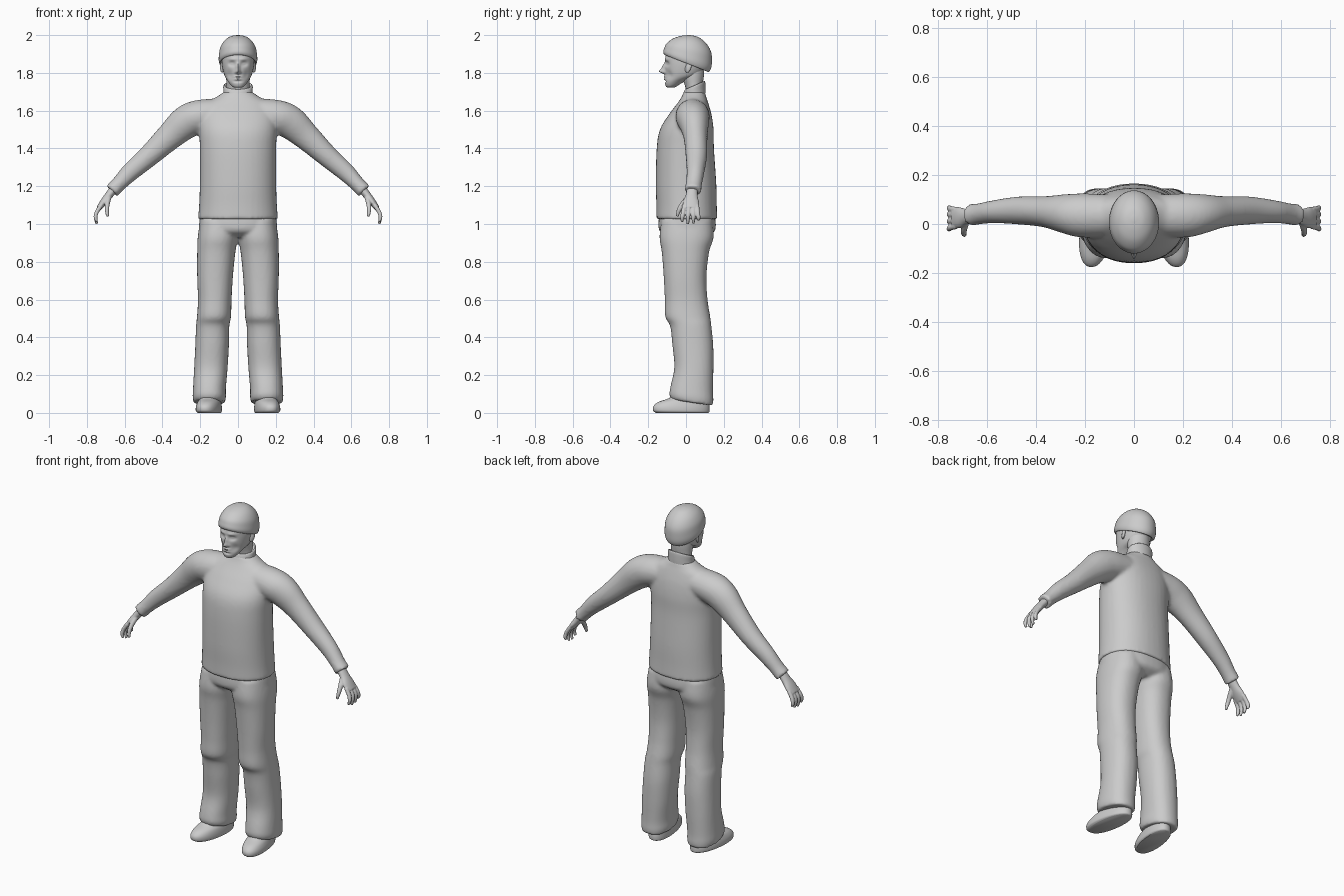
import bpy, bmesh, math
from mathutils import Vector

grey = bpy.data.materials.new("plain_grey")
grey.diffuse_color = (0.6, 0.6, 0.6, 1)


def spline(stations, n):
    """Smoothly interpolate tuples of numbers."""
    pts = [Vector(s) for s in stations]
    out = []
    for i in range(len(pts) - 1):
        a, b = pts[max(i - 1, 0)], pts[i]
        c, d = pts[i + 1], pts[min(i + 2, len(pts) - 1)]
        for k in range(n):
            t = k / n
            out.append(0.5 * (2 * b + (c - a) * t + (2 * a - 5 * b + 4 * c - d) * t * t
                              + (3 * b - a - 3 * c + d) * t ** 3))
    return out + [pts[-1]]


def skin(bm, rings):
    """Join rings of points into a closed skin."""
    loops = [[bm.verts.new(p) for p in r] for r in rings]
    m = len(loops[0])
    for lo, hi in zip(loops, loops[1:]):
        for j in range(m):
            bm.faces.new((lo[j], lo[(j + 1) % m], hi[(j + 1) % m], hi[j]))
    bm.faces.new(loops[0][::-1])
    bm.faces.new(loops[-1])


def column(bm, stations, power=2.0, seg=40, n=5, side=1, splay=0.0):
    """Upright loft; station = z front, z back, y front, y back, x inner, x outer."""
    rings = []
    for zf, zb, yf, yb, x0, x1 in spline(stations, n):
        ring = []
        for j in range(seg):
            a = 2 * math.pi * j / seg
            c, s = math.cos(a), math.sin(a)
            c = math.copysign(abs(c) ** (2 / power), c)
            s = math.copysign(abs(s) ** (2 / power), s)
            y = (yf + yb) / 2 - c * (yb - yf) / 2
            x = (x0 + x1) / 2 + s * (x1 - x0) / 2 - splay * y
            ring.append((side * x, y, zb + (zf - zb) * (c + 1) / 2))
        rings.append(ring)
    skin(bm, rings)


def tube(bm, stations, side=1, seg=28, n=5):
    """Loft along a path; station = x, y, z, radius along y, radius across."""
    path = spline(stations, n)
    rings = []
    for i, p in enumerate(path):
        q, r = path[max(i - 1, 0)], path[min(i + 1, len(path) - 1)]
        t = (Vector(r[:3]) - Vector(q[:3])).normalized()
        u = (Vector((0, 1, 0)) - t * t.y).normalized()
        v = t.cross(u)
        ring = []
        for j in range(seg):
            a = 2 * math.pi * j / seg
            w = Vector(p[:3]) + u * p[3] * math.cos(a) + v * p[4] * math.sin(a)
            ring.append((side * w.x, w.y, w.z))
        rings.append(ring)
    skin(bm, rings)


def finish(bm, name, voxel=0.0, smooth=4):
    """Turn into an object; a voxel size blends overlapping pieces."""
    bmesh.ops.recalc_face_normals(bm, faces=bm.faces[:])
    me = bpy.data.meshes.new(name)
    bm.to_mesh(me)
    bm.free()
    me.materials.append(grey)
    ob = bpy.data.objects.new(name, me)
    bpy.context.collection.objects.link(ob)
    bpy.ops.object.select_all(action='DESELECT')
    ob.select_set(True)
    bpy.context.view_layer.objects.active = ob
    bpy.ops.object.shade_smooth_by_angle(angle=math.radians(45))
    if voxel:
        m = ob.modifiers.new("blend", 'REMESH')
        m.mode, m.voxel_size, m.use_smooth_shade = 'VOXEL', voxel, True
        s = ob.modifiers.new("soften", 'SMOOTH')
        s.factor, s.iterations = 0.5, smooth
    return ob


def sym(z, yf, yb, rx, zb=None):
    return (z, z if zb is None else zb, yf, yb, -rx, rx)


# Sweater: body and both sleeves blended together
bm = bmesh.new()
column(bm, [sym(1.025, -0.157, 0.166, 0.212), sym(1.10, -0.157, 0.163, 0.206),
            sym(1.22, -0.160, 0.160, 0.202), sym(1.40, -0.155, 0.148, 0.202),
            sym(1.50, -0.138, 0.146, 0.206), sym(1.58, -0.090, 0.135, 0.200),
            sym(1.64, -0.045, 0.118, 0.170), sym(1.675, -0.022, 0.106, 0.110),
            sym(1.70, -0.012, 0.100, 0.075)], power=2.2)
for side in (1, -1):
    tube(bm, [(0.10, 0.035, 1.585, 0.085, 0.080), (0.21, 0.035, 1.568, 0.090, 0.088),
              (0.28, 0.042, 1.535, 0.080, 0.088), (0.36, 0.050, 1.465, 0.064, 0.073),
              (0.47, 0.055, 1.362, 0.057, 0.058), (0.57, 0.050, 1.275, 0.047, 0.049),
              (0.635, 0.041, 1.208, 0.043, 0.040), (0.668, 0.036, 1.174, 0.046, 0.042)], side)
finish(bm, "sweater", 0.01, 5)

# Rolled collar
bm = bmesh.new()
column(bm, [sym(1.665, -0.018, 0.104, 0.078, 1.69), sym(1.685, -0.016, 0.104, 0.077, 1.715),
            sym(1.708, -0.008, 0.102, 0.078, 1.750), sym(1.713, -0.002, 0.096, 0.072, 1.757),
            sym(1.705, 0.004, 0.090, 0.066, 1.750)])
finish(bm, "collar")

# Neck
bm = bmesh.new()
column(bm, [sym(1.67, 0.008, 0.088, 0.062), sym(1.73, -0.005, 0.088, 0.060),
            sym(1.79, -0.025, 0.095, 0.064), sym(1.84, -0.025, 0.095, 0.062)])
finish(bm, "neck")

# Head with a sculpted face
bm = bmesh.new()
column(bm, [sym(1.722, -0.095, -0.060, 0.020), sym(1.728, -0.106, -0.035, 0.036, 1.738),
            sym(1.750, -0.112, 0.010, 0.054, 1.765), sym(1.785, -0.110, 0.070, 0.071),
            sym(1.82, -0.111, 0.100, 0.081), sym(1.86, -0.111, 0.112, 0.086),
            sym(1.90, -0.105, 0.112, 0.085), sym(1.935, -0.085, 0.100, 0.070),
            sym(1.95, -0.05, 0.07, 0.040)], seg=96, n=9, power=2.1)


def bump(v, x, z, wx, wz):
    return math.exp(-((abs(v.x) - x) / wx) ** 2 - ((v.z - z) / wz) ** 2)


for vert in bm.verts:
    v = vert.co.copy()
    if v.y < -0.02:
        vert.co.y += (-0.030 * bump(v, 0, 1.808, 0.010, 0.012)    # nose tip
                      - 0.016 * bump(v, 0, 1.830, 0.009, 0.018)   # bridge
                      - 0.006 * bump(v, 0.012, 1.803, 0.007, 0.007)
                      + 0.014 * bump(v, 0.032, 1.848, 0.017, 0.012)  # eye sockets
                      - 0.006 * bump(v, 0.032, 1.848, 0.010, 0.006)  # eyelids
                      - 0.005 * bump(v, 0.028, 1.872, 0.022, 0.008)  # brow
                      + 0.008 * bump(v, 0.045, 1.790, 0.016, 0.022)  # cheeks
                      - 0.008 * bump(v, 0, 1.780, 0.018, 0.005)   # lips
                      - 0.007 * bump(v, 0, 1.767, 0.016, 0.005)
                      + 0.006 * bump(v, 0, 1.755, 0.022, 0.006))
finish(bm, "head")

# Ears
for side, label in ((1, "left"), (-1, "right")):
    bm = bmesh.new()
    bmesh.ops.create_uvsphere(bm, u_segments=16, v_segments=10, radius=1)
    for v in bm.verts:
        x, y, z = v.co
        v.co = (side * (0.084 + 0.010 * x + 0.006 * y), 0.012 + 0.017 * y + 0.006 * z,
                1.832 + 0.031 * z)
    finish(bm, label + "_ear")

# Close-fitting cap with a rolled edge, lower at the back
bm = bmesh.new()
column(bm, [sym(1.908, -0.098, 0.105, 0.082, 1.815), sym(1.895, -0.112, 0.120, 0.095, 1.805),
            sym(1.908, -0.120, 0.133, 0.102, 1.825), sym(1.928, -0.116, 0.137, 0.101, 1.86),
            sym(1.955, -0.103, 0.133, 0.094, 1.91), sym(1.982, -0.068, 0.108, 0.073, 1.955),
            sym(1.996, -0.025, 0.068, 0.042, 1.988), sym(2.0, 0.012, 0.030, 0.008, 1.999)],
       seg=56)
finish(bm, "cap")

# Trousers: hips and both legs blended together
bm = bmesh.new()
column(bm, [sym(1.06, -0.140, 0.150, 0.198), sym(1.00, -0.146, 0.158, 0.206),
            sym(0.96, -0.138, 0.150, 0.200), sym(0.93, -0.095, 0.105, 0.150)], power=2.3)
for side in (1, -1):
    column(bm, [(1.02, 1.02, -0.130, 0.140, 0.000, 0.200),
                (0.93, 0.93, -0.140, 0.146, 0.001, 0.213),
                (0.85, 0.85, -0.128, 0.122, 0.014, 0.216),
                (0.72, 0.72, -0.118, 0.108, 0.027, 0.216),
                (0.60, 0.60, -0.112, 0.114, 0.034, 0.212),
                (0.51, 0.51, -0.110, 0.128, 0.037, 0.217),
                (0.46, 0.46, -0.084, 0.134, 0.046, 0.222),
                (0.36, 0.36, -0.072, 0.144, 0.048, 0.226),
                (0.24, 0.24, -0.062, 0.145, 0.055, 0.232),
                (0.14, 0.12, -0.082, 0.143, 0.064, 0.238),
                (0.095, 0.070, -0.088, 0.145, 0.064, 0.240),
                (0.070, 0.038, -0.076, 0.142, 0.070, 0.234)], power=2.25, side=side)
finish(bm, "trousers", 0.009, 4)

for side, label in ((1, "left"), (-1, "right")):
    # Shoe, toes turned slightly outward
    bm = bmesh.new()
    column(bm, [(0.000, 0.000, -0.160, 0.118, 0.092, 0.208),
                (0.012, 0.006, -0.174, 0.124, 0.086, 0.216),
                (0.036, 0.025, -0.172, 0.125, 0.086, 0.216),
                (0.058, 0.050, -0.145, 0.122, 0.090, 0.210),
                (0.078, 0.075, -0.090, 0.120, 0.098, 0.202),
                (0.110, 0.110, -0.040, 0.110, 0.104, 0.196)],
           power=2.2, side=side, splay=0.13)
    finish(bm, label + "_shoe")

    # Hand: palm, four curled fingers and a thumb
    bm = bmesh.new()
    tube(bm, [(0.650, 0.034, 1.195, 0.028, 0.023), (0.685, 0.030, 1.150, 0.032, 0.021),
              (0.712, 0.026, 1.115, 0.043, 0.019), (0.737, 0.026, 1.082, 0.042, 0.014)], side)
    for y0, y1, tip in ((-0.009, -0.020, 1.012), (0.015, 0.010, 1.000),
                        (0.038, 0.039, 1.003), (0.058, 0.066, 1.020)):
        tube(bm, [(0.725, y0, 1.098, 0.012, 0.012), (0.748, (y0 + y1) / 2, 1.062, 0.012, 0.011),
                  (0.754, y1, 1.035, 0.011, 0.010), (0.747, y1, tip, 0.007, 0.007)],
             side, seg=12)
    tube(bm, [(0.682, 0.018, 1.145, 0.016, 0.014), (0.692, -0.018, 1.105, 0.014, 0.013),
              (0.694, -0.038, 1.072, 0.012, 0.011), (0.690, -0.046, 1.040, 0.007, 0.007)],
         side, seg=12)
    finish(bm, label + "_hand", 0.004, 2)
